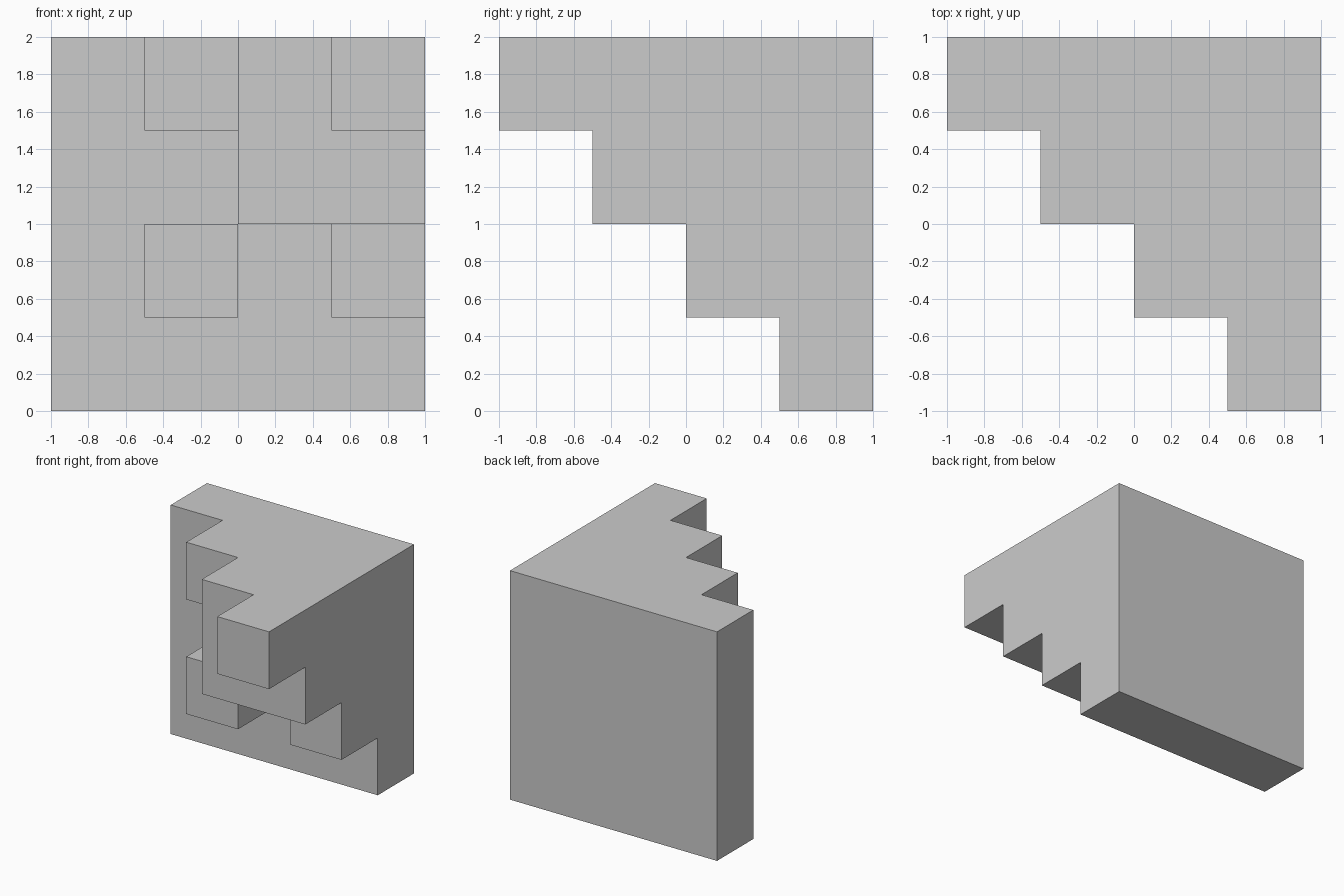
import bpy, bmesh, math
from mathutils import Vector

if "Cube" in bpy.data.objects:
    bpy.data.objects.remove(bpy.data.objects["Cube"])

N = 4            # cells per side
S = 2.0 / N      # cell size


def filled(i, j, k):
    """Stepped fractal: each column reaches 1 + (i & k) cells forward from the back."""
    inside = all(0 <= c < N for c in (i, j, k))
    return inside and (N - 1 - j) < 1 + (i & k)


bm = bmesh.new()

# Outer faces of every filled cell
for i in range(N):
    for j in range(N):
        for k in range(N):
            if not filled(i, j, k):
                continue
            centre = Vector(((i + 0.5) * S - 1, (j + 0.5) * S - 1, (k + 0.5) * S))
            for axis in range(3):
                for sign in (-1, 1):
                    step = [0, 0, 0]
                    step[axis] = sign
                    if filled(i + step[0], j + step[1], k + step[2]):
                        continue
                    n = Vector(step)
                    u = Vector([float(a == (axis + 1) % 3) for a in range(3)])
                    v = n.cross(u)
                    corners = [u + v, v - u, -u - v, u - v]
                    bm.faces.new([bm.verts.new(centre + (n + c) * S / 2) for c in corners])

# Weld the cells and merge coplanar faces into clean planes
bmesh.ops.remove_doubles(bm, verts=bm.verts[:], dist=1e-4)
bmesh.ops.dissolve_limit(bm, angle_limit=math.radians(1), verts=bm.verts[:], edges=bm.edges[:])

mesh = bpy.data.meshes.new("stepped_block")
bm.to_mesh(mesh)
bm.free()
bpy.context.collection.objects.link(bpy.data.objects.new("stepped_block", mesh))
